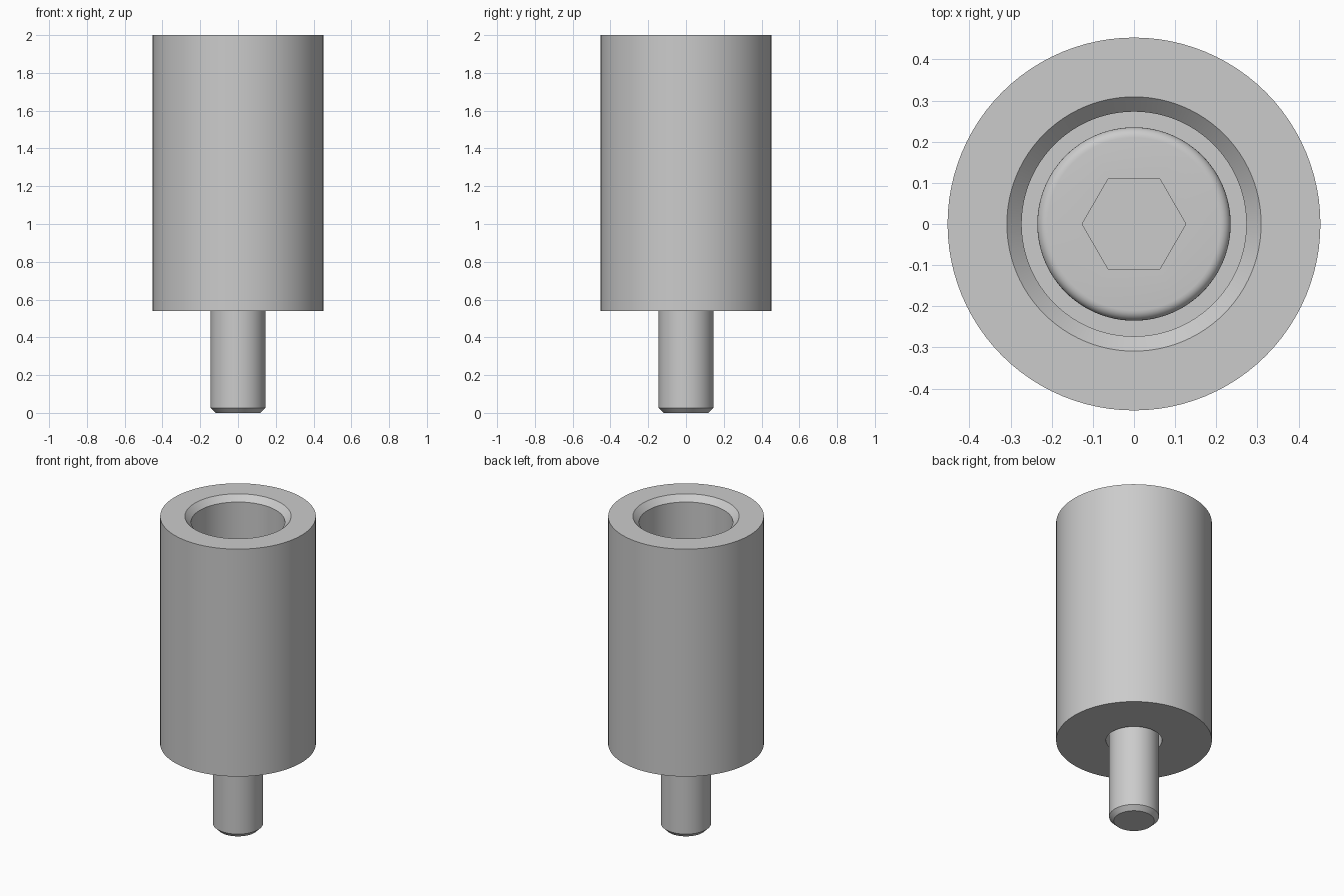
import bpy, bmesh, math

cube = bpy.data.objects.get("Cube")
if cube:
    bpy.data.objects.remove(cube, do_unlink=True)

SEGMENTS = 96  # divisible by six so hexagon corners land on vertices

steel = bpy.data.materials.new("grey_steel")
steel.use_nodes = True
GREY = (0.6, 0.6, 0.6, 1)
steel.diffuse_color = GREY
steel.node_tree.nodes["Principled BSDF"].inputs["Base Color"].default_value = GREY


def radius_at(r, angle, hexagonal):
    """Circle radius, or the radius of a hexagon with corner radius r."""
    if not hexagonal:
        return r
    side = math.pi / 3
    return r * math.cos(side / 2) / math.cos(angle % side - side / 2)


def lathe(name, profile, closed):
    """Turn (radius, height, hexagonal) points; open profiles get end caps."""
    bm = bmesh.new()
    rings = []
    for r, z, hexagonal in profile:
        ring = []
        for i in range(SEGMENTS):
            a = math.tau * i / SEGMENTS
            rr = radius_at(r, a + 1e-6, hexagonal)
            ring.append(bm.verts.new((rr * math.cos(a), rr * math.sin(a), z)))
        rings.append(ring)
    pairs = list(zip(rings, rings[1:]))
    if closed:
        pairs.append((rings[-1], rings[0]))
    else:
        bm.faces.new(rings[0])
        bm.faces.new(rings[-1])
    for a, b in pairs:
        for i in range(SEGMENTS):
            j = (i + 1) % SEGMENTS
            bm.faces.new((a[i], a[j], b[j], b[i]))
    bmesh.ops.recalc_face_normals(bm, faces=bm.faces)
    mesh = bpy.data.meshes.new(name)
    bm.to_mesh(mesh)
    bm.free()
    mesh.materials.append(steel)
    obj = bpy.data.objects.new(name, mesh)
    bpy.context.collection.objects.link(obj)
    bpy.ops.object.select_all(action='DESELECT')
    obj.select_set(True)
    bpy.context.view_layer.objects.active = obj
    bpy.ops.object.shade_smooth_by_angle(angle=math.radians(28))
    return obj


def rounds(points):
    return [(r, z, False) for r, z in points]


BASE, SEAT, TOP = 0.54, 0.9, 2.0

# Counterbored sleeve with a chamfered mouth and a clearance hole
lathe("sleeve", rounds([
    (0.453, BASE), (0.453, TOP), (0.309, TOP), (0.273, TOP - 0.036),
    (0.273, SEAT), (0.163, SEAT), (0.163, BASE)]), True)

# Cap screw: chamfered tip, shank, rounded head and hexagon socket
HEAD_R, HEAD_TOP, ROUND = 0.235, SEAT + 0.29, 0.025
shank = [(0.118, 0), (0.145, 0.027), (0.145, SEAT), (HEAD_R, SEAT)]
edge = [(HEAD_R - ROUND + ROUND * math.cos(t), HEAD_TOP - ROUND + ROUND * math.sin(t))
        for t in (math.pi / 2 * k / 6 for k in range(7))]
socket = [(0.126, HEAD_TOP, True), (0.126, HEAD_TOP - 0.145, True)]
lathe("cap_screw", rounds(shank + edge) + socket, False)
